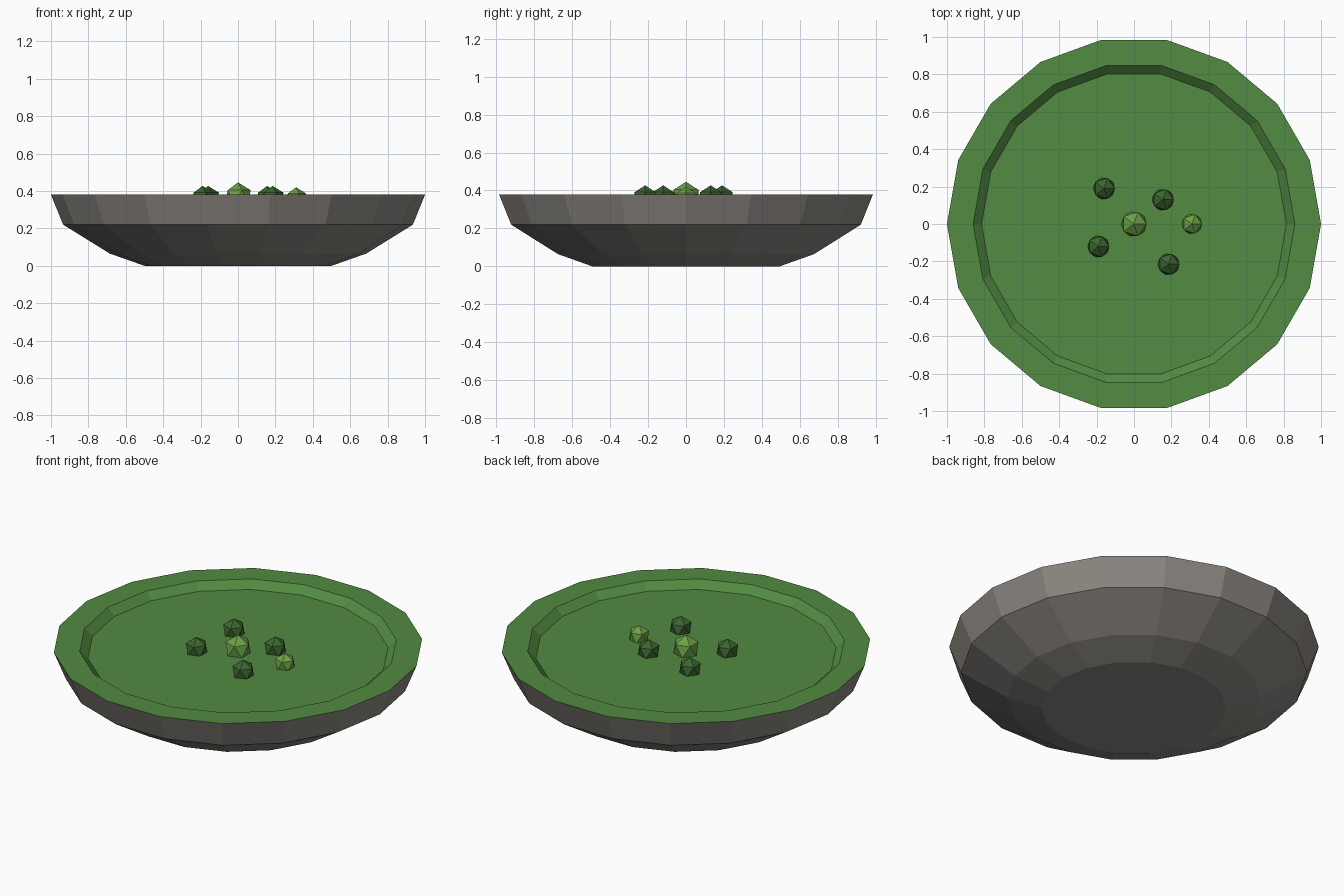
import bpy, bmesh, math

if "Cube" in bpy.data.objects:
    bpy.data.objects.remove(bpy.data.objects["Cube"])

SIDES = 18


def material(name, rgb):
    m = bpy.data.materials.new(name)
    m.diffuse_color = (*rgb, 1)
    m.use_nodes = True
    m.node_tree.nodes["Principled BSDF"].inputs["Base Color"].default_value = m.diffuse_color
    return m


stone = material("stone", (0.27, 0.25, 0.225))
grass = material("grass", (0.085, 0.26, 0.055))
dark_leaf = material("dark_leaf", (0.045, 0.13, 0.03))
light_leaf = material("light_leaf", (0.15, 0.36, 0.06))


def finish(name, bm, mat):
    mesh = bpy.data.meshes.new(name)
    bm.to_mesh(mesh)
    bm.free()
    mesh.materials.append(mat)
    ob = bpy.data.objects.new(name, mesh)
    bpy.context.collection.objects.link(ob)
    return ob


def lathe(name, profile, mat, cap_first=False, cap_last=False):
    """Spin (radius, z) points, listed bottom-outside to top-inside."""
    bm = bmesh.new()
    rings = []
    for r, z in profile:
        rings.append([bm.verts.new((r * math.cos(2 * math.pi * i / SIDES),
                                    r * math.sin(2 * math.pi * i / SIDES), z))
                      for i in range(SIDES)])
    for a, b in zip(rings, rings[1:]):
        for i in range(SIDES):
            j = (i + 1) % SIDES
            bm.faces.new((a[i], a[j], b[j], b[i]))
    if cap_first:
        bm.faces.new(rings[0][::-1])
    if cap_last:
        bm.faces.new(rings[-1])
    return finish(name, bm, mat)


# Faceted bowl body
lathe("bowl", [(0.5, 0), (0.685, 0.065), (0.935, 0.22), (1.0, 0.38)],
      stone, cap_first=True)

# Flat grassy rim, sloping down into a shallow recessed floor
lathe("grass_top", [(1.0, 0.38), (0.86, 0.38), (0.815, 0.338)],
      grass, cap_last=True)

# Low-poly bushes: x, y, centre height, radius, material
bushes = [
    (0.0, 0.0, 0.37, 0.076, light_leaf),
    (0.31, 0.0, 0.36, 0.06, light_leaf),
    (0.155, 0.13, 0.362, 0.065, dark_leaf),
    (-0.16, 0.19, 0.362, 0.065, dark_leaf),
    (-0.19, -0.12, 0.362, 0.065, dark_leaf),
    (0.185, -0.215, 0.362, 0.065, dark_leaf),
]
for n, (x, y, z, r, mat) in enumerate(bushes, 1):
    bm = bmesh.new()
    bmesh.ops.create_icosphere(bm, subdivisions=1, radius=r)
    finish(f"bush_{n}", bm, mat).location = (x, y, z)
